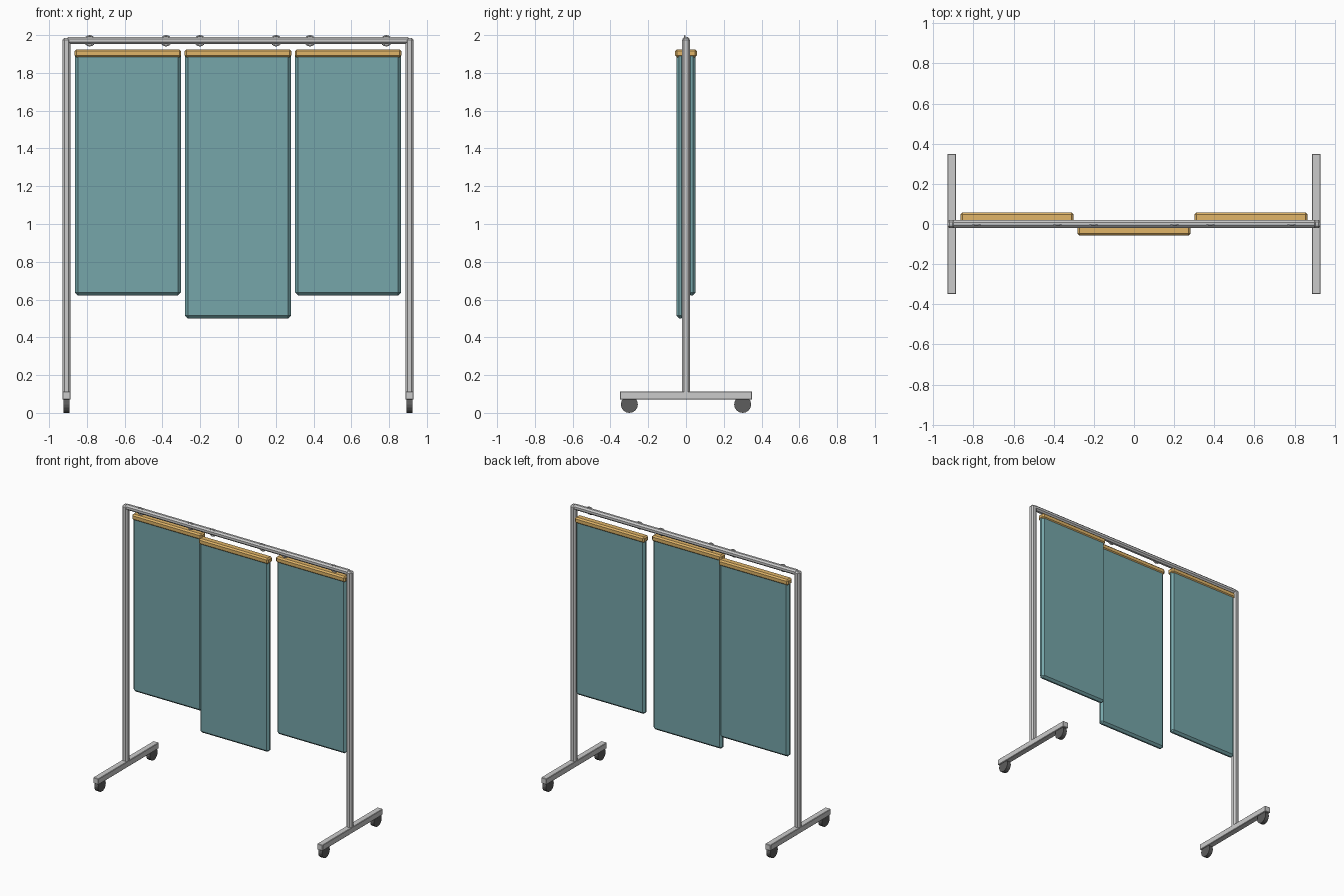
import bpy, bmesh, math
from mathutils import Matrix

if "Cube" in bpy.data.objects:
    bpy.data.objects.remove(bpy.data.objects["Cube"])


def material(name, color):
    m = bpy.data.materials.new(name)
    m.diffuse_color = (*color, 1)
    m.use_nodes = True
    m.node_tree.nodes["Principled BSDF"].inputs["Base Color"].default_value = m.diffuse_color
    return m


FABRIC = material("teal_fabric", (0.18, 0.38, 0.40))
WOOD = material("orange_wood", (0.75, 0.46, 0.14))
RUBBER = material("dark_rubber", (0.11, 0.11, 0.11))


def finish(name, bm, mat=None):
    me = bpy.data.meshes.new(name)
    bm.to_mesh(me)
    bm.free()
    ob = bpy.data.objects.new(name, me)
    bpy.context.collection.objects.link(ob)
    if mat:
        me.materials.append(mat)
    return ob


def box(name, x, y, z, chamfer, mat=None):
    """Chamfered box from (min, max) ranges."""
    bm = bmesh.new()
    bmesh.ops.create_cube(bm, size=1)
    for v in bm.verts:
        for i, (lo, hi) in enumerate((x, y, z)):
            v.co[i] = lo if v.co[i] < 0 else hi
    bmesh.ops.bevel(bm, geom=bm.edges[:], offset=chamfer, segments=1,
                    affect='EDGES', profile=0.5)
    return finish(name, bm, mat)


def wheel(name, x, y):
    bm = bmesh.new()
    bmesh.ops.create_cone(bm, cap_ends=True, segments=16, radius1=0.045,
                          radius2=0.045, depth=0.03,
                          matrix=Matrix.Translation((x, y, 0.045)) @
                          Matrix.Rotation(math.pi / 2, 4, 'Y'))
    return finish(name, bm, RUBBER)


def ring(name, x):
    bpy.ops.mesh.primitive_torus_add(
        major_radius=0.025, minor_radius=0.005, major_segments=16,
        minor_segments=6, location=(x, -0.006, 1.97),
        rotation=(math.pi / 2, 0, 0))
    bpy.context.object.name = name


# Frame: posts, feet and wheels on both sides
for s, side in ((-1, "left"), (1, "right")):
    cx = s * 0.908
    box(side + "_post", (cx - 0.022, cx + 0.022), (-0.021, 0.021),
        (0.10, 1.985), 0.011)
    box(side + "_foot", (cx - 0.022, cx + 0.022), (-0.35, 0.35),
        (0.07, 0.113), 0.003)
    for f, end in ((-1, "front"), (1, "back")):
        wheel(f"{side}_{end}_wheel", cx, f * 0.30)

# Top rail
box("top_rail", (-0.91, 0.91), (-0.019, 0.019), (1.952, 1.99), 0.011)

# Hanging panels with wooden headers and rings; the middle one hangs forward
for name, cx, s, bottom in (("left", -0.583, 1, 0.622),
                            ("middle", 0, -1, 0.50),
                            ("right", 0.583, 1, 0.622)):
    cy = s * 0.03
    box(name + "_panel", (cx - 0.28, cx + 0.28), (cy - 0.021, cy + 0.021),
        (bottom, 1.905), 0.015, FABRIC)
    box(name + "_header", (cx - 0.282, cx + 0.282), (cy - 0.028, cy + 0.028),
        (1.882, 1.925), 0.010, WOOD)
    for d in (-0.202, 0.202):
        ring(f"{name}_ring", cx + d)
